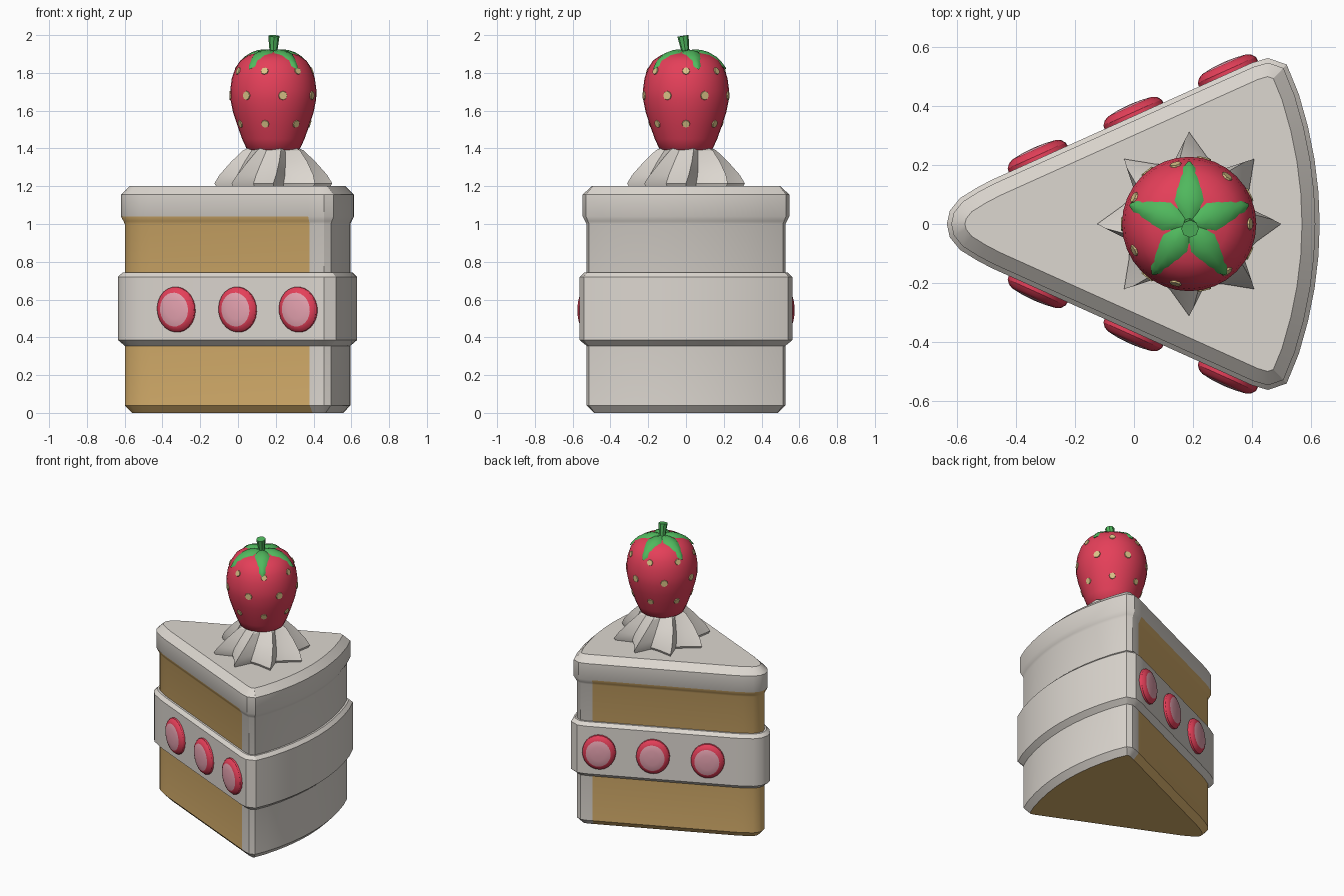
import bpy, bmesh
from math import sin, cos, pi, radians
from mathutils import Vector

cube = bpy.data.objects.get("Cube")
if cube:
    bpy.data.objects.remove(cube)


def material(name, rgb):
    m = bpy.data.materials.new(name)
    m.use_nodes = True
    m.diffuse_color = (*rgb, 1)
    bsdf = next(n for n in m.node_tree.nodes if n.type == "BSDF_PRINCIPLED")
    bsdf.inputs["Base Color"].default_value = (*rgb, 1)
    return m


cream = material("cream", (0.72, 0.68, 0.63))
sponge = material("sponge", (0.68, 0.43, 0.15))
red = material("berry red", (0.78, 0.05, 0.10))
pink = material("berry flesh", (0.78, 0.36, 0.43))
green = material("leaf green", (0.08, 0.48, 0.11))
seed_tan = material("seed tan", (0.72, 0.56, 0.25))


def loft(name, rings, mats, rule=None, angle=30):
    """Skin closed rings of points, cap both ends, colour faces by rule."""
    bm = bmesh.new()
    rows = [[bm.verts.new(p) for p in ring] for ring in rings]
    n = len(rows[0])
    for a, b in zip(rows, rows[1:]):
        for i in range(n):
            j = (i + 1) % n
            bm.faces.new((a[i], a[j], b[j], b[i]))
    bm.faces.new(rows[0][::-1])
    bm.faces.new(rows[-1])
    bmesh.ops.recalc_face_normals(bm, faces=bm.faces)
    bm.normal_update()
    if rule:
        for f in bm.faces:
            f.material_index = rule(f)
    me = bpy.data.meshes.new(name)
    bm.to_mesh(me)
    bm.free()
    for m in mats:
        me.materials.append(m)
    me.shade_smooth()
    me.set_sharp_from_angle(angle=radians(angle))
    ob = bpy.data.objects.new(name, me)
    bpy.context.collection.objects.link(ob)
    return ob


def round_rings(centre, u, v, n, profile, sides, squash=1.0):
    """Rings of (radius, height) around axis n."""
    return [[centre + u * (r * squash * cos(2 * pi * i / sides))
             + v * (r * sin(2 * pi * i / sides)) + n * h
             for i in range(sides)] for r, h in profile]


# Wedge outline: rounded tip, straight side, clipped corner, curved back
def side_y(x):
    return 0.547 + 0.45 * (x - 0.40)


half = [(-0.625, 0.045), (-0.59, 0.088), (-0.53, 0.125), (-0.48, side_y(-0.48)),
        (0.365, side_y(0.365)), (0.40, 0.547), (0.455, 0.563), (0.518, 0.541)]
half += [(0.63 - y * y / 2.74, y) for y in (0.44, 0.33, 0.22, 0.11)]
outline = [(-0.635, 0)] + half + [(0.63, 0)] + [(x, -y) for x, y in half[::-1]]
outline = [Vector(p) for p in outline]


def wedge_ring(inset, z):
    ring = []
    for i, p in enumerate(outline):
        d1 = (p - outline[i - 1]).normalized()
        d2 = (outline[(i + 1) % len(outline)] - p).normalized()
        n1, n2 = Vector((-d1.y, d1.x)), Vector((-d2.y, d2.x))
        q = p - (n1 + n2) * inset / (1 + n1.dot(n2))
        ring.append((q.x, q.y, z))
    return ring


# Cake body with its icing top
def body_colour(f):
    c = f.calc_center_median()
    if f.normal.z < -0.95:
        return 0
    return 1 if c.z > 1.04 or c.x > 0.38 else 0


body_profile = [(0.072, 0), (0.035, 0.04), (0.035, 1.0), (0.028, 1.015), (0.015, 1.04),
                (0.015, 1.155), (0.06, 1.2)]
loft("cake_body", [wedge_ring(*p) for p in body_profile], [sponge, cream], body_colour)

# Cream band around the middle
band_profile = [(0.035, 0.355), (0.0, 0.385), (0.0, 0.72), (0.022, 0.742)]
loft("cream_band", [wedge_ring(*p) for p in band_profile], [cream])

# Fruit slices on both straight sides of the band
Z = Vector((0, 0, 1))
slice_profile = [(0.122, -0.01), (0.12, 0.012), (0.108, 0.026), (0.09, 0.034),
                 (0.05, 0.039), (0.01, 0.041)]
for side, label in ((1, "back"), (-1, "front")):
    along = Vector((1, 0.45 * side, 0)).normalized()
    out = Vector((-0.45, side, 0)).normalized()
    roll = radians(10)
    u = along * cos(roll) + Z * sin(roll)
    v = Z * cos(roll) - along * sin(roll)
    for k, x in enumerate((-0.325, 0.0, 0.32)):
        c = Vector((x, side * side_y(x), 0.547))
        loft(f"fruit_slice_{label}_{k + 1}",
             round_rings(c, u, v, out, slice_profile, 24, 0.9), [red, pink],
             lambda f, c=c, o=out: int((f.calc_center_median() - c).dot(o) > 0.0345))

# Piped cream swirl with eight ridges
X, Y = Vector((1, 0, 0)), Vector((0, 1, 0))
top = Vector((0.187, 0, 0))
swirl = []
for tip, valley, z, twist in ((0.30, 0.20, 1.195, 0), (0.312, 0.21, 1.215, 0),
                              (0.285, 0.20, 1.26, 3), (0.225, 0.165, 1.33, 8),
                              (0.165, 0.13, 1.39, 14), (0.12, 0.10, 1.41, 18)):
    ring = []
    for i in range(24):
        r = (tip, valley, valley + 0.25 * (tip - valley))[i % 3]
        a = 2 * pi * i / 24 + radians(twist)
        ring.append(top + Vector((r * cos(a), r * sin(a), z)))
    swirl.append(ring)
loft("cream_swirl", swirl, [cream], angle=20)

# Whole berry
berry_profile = [(0.10, 1.37), (0.142, 1.40), (0.165, 1.45), (0.19, 1.52), (0.213, 1.59),
                 (0.227, 1.66), (0.228, 1.71), (0.22, 1.77), (0.203, 1.82), (0.175, 1.865),
                 (0.13, 1.895), (0.07, 1.91), (0.01, 1.912)]
loft("berry", round_rings(top, X, Y, Z, berry_profile, 32), [red], angle=60)

# Seeds in three staggered rows
for row, (z, start, size) in enumerate(((1.53, 0, 0.022), (1.68, pi / 7, 0.025),
                                        (1.81, 0, 0.021))):
    (r0, z0), (r1, z1) = next((a, b) for a, b in zip(berry_profile, berry_profile[1:])
                              if a[1] <= z < b[1])
    r = r0 + (r1 - r0) * (z - z0) / (z1 - z0)
    for k in range(7):
        a = start + 2 * pi * k / 7
        radial = Vector((cos(a), sin(a), 0))
        v = (radial * (r1 - r0) + Z * (z1 - z0)).normalized()
        u = Vector((-sin(a), cos(a), 0))
        loft(f"seed_{row + 1}_{k + 1}",
             round_rings(top + radial * r + Z * z, u, v, u.cross(v),
                         [(size, -0.004), (size * 0.9, 0.004)], 8), [seed_tan])

# Five arched leaves
for k in range(5):
    a = pi / 2 + 2 * pi * k / 5
    radial, u = Vector((cos(a), sin(a), 0)), Vector((-sin(a), cos(a), 0))
    rings = []
    for r, w, z, t in ((0.0, 0.02, 1.905, 0.012), (0.04, 0.045, 1.908, 0.016),
                       (0.08, 0.062, 1.902, 0.02), (0.12, 0.058, 1.888, 0.022),
                       (0.16, 0.04, 1.866, 0.02), (0.19, 0.022, 1.842, 0.014),
                       (0.212, 0.004, 1.822, 0.004)):
        c = top + radial * r + Z * z
        rings.append([c + u * (w * s) + Z * (t * h) for s, h in
                      ((-1, -0.4), (-0.6, 0.6), (0, 1), (0.6, 0.6), (1, -0.4), (0, -1))])
    loft(f"leaf_{k + 1}", rings, [green], angle=50)

# Leaning stem
lean = Vector((0.03, -0.16, 1)).normalized()
su = lean.cross(Y).normalized()
loft("stem", round_rings(top + Z * 1.895, su, lean.cross(su), lean,
                         [(0.024, 0), (0.022, 0.03), (0.03, 0.102)], 8), [green])
